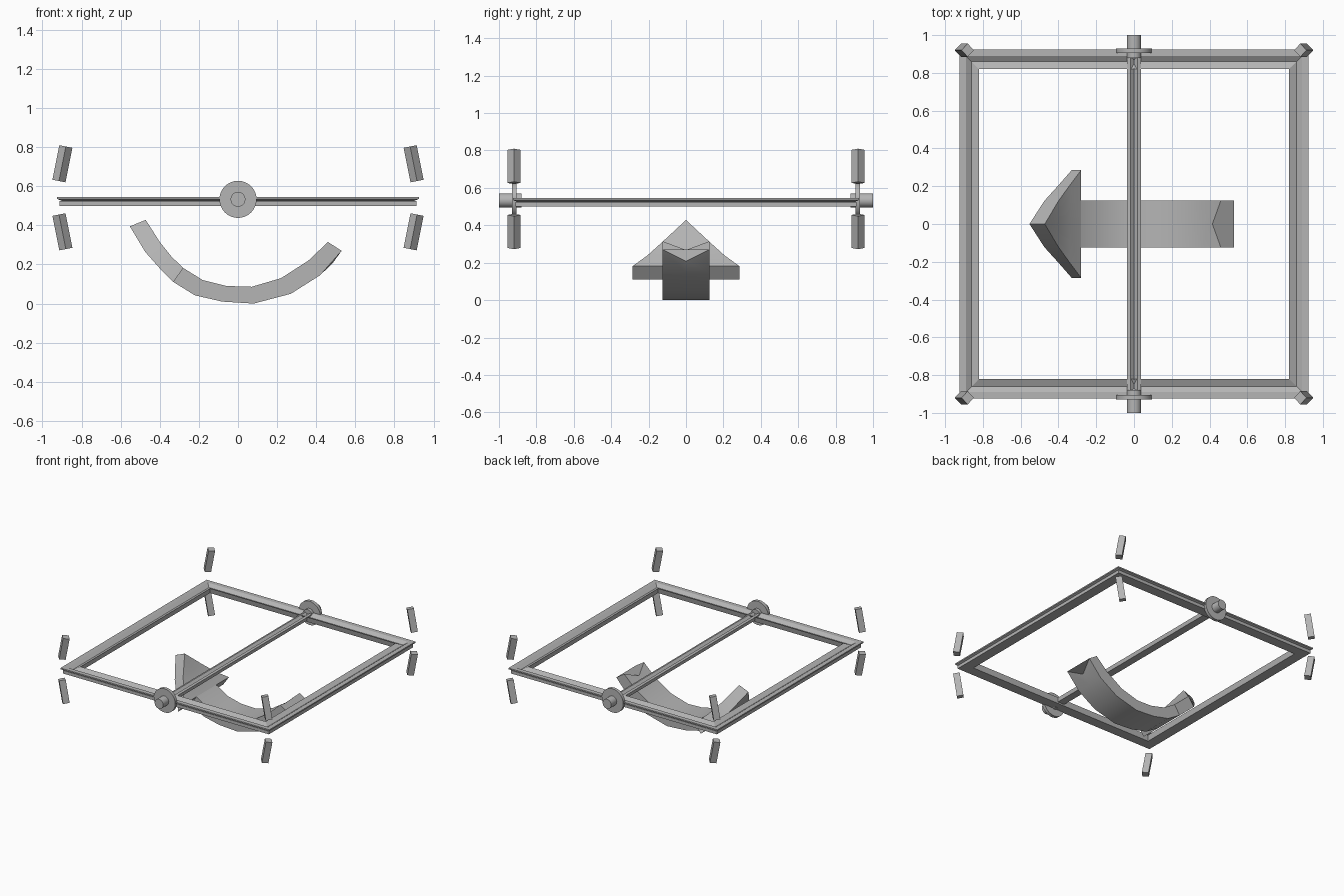
import bpy, bmesh, math
from mathutils import Vector, Matrix

if "Cube" in bpy.data.objects:
    bpy.data.objects.remove(bpy.data.objects["Cube"], do_unlink=True)

grey = bpy.data.materials.new("plain grey")
grey.use_nodes = True
grey.diffuse_color = (0.46, 0.46, 0.46, 1)
grey.node_tree.nodes["Principled BSDF"].inputs["Base Color"].default_value = grey.diffuse_color


def finish(name, bm, smooth=False):
    bmesh.ops.recalc_face_normals(bm, faces=bm.faces)
    mesh = bpy.data.meshes.new(name)
    bm.to_mesh(mesh)
    bm.free()
    mesh.materials.append(grey)
    obj = bpy.data.objects.new(name, mesh)
    bpy.context.collection.objects.link(obj)
    if smooth:
        bpy.ops.object.select_all(action="DESELECT")
        obj.select_set(True)
        bpy.context.view_layer.objects.active = obj
        bpy.ops.object.shade_smooth_by_angle(angle=math.radians(30))
    return obj


def loft(bm, rings, closed=False):
    """Join rings of points with quads; cap the ends unless closed."""
    loops = [[bm.verts.new(p) for p in ring] for ring in rings]
    n = len(loops[0])
    pairs = list(zip(loops, loops[1:]))
    if closed:
        pairs.append((loops[-1], loops[0]))
    else:
        bm.faces.new(loops[0])
        bm.faces.new(loops[-1])
    for a, b in pairs:
        for i in range(n):
            j = (i + 1) % n
            bm.faces.new((a[i], a[j], b[j], b[i]))


def rod(name, radius, y0, y1, z, sides):
    bm = bmesh.new()
    turn = Matrix.Translation((0, (y0 + y1) / 2, z)) @ Matrix.Rotation(math.pi / 2, 4, "X")
    bmesh.ops.create_cone(bm, cap_ends=True, segments=sides, radius1=radius,
                          radius2=radius, depth=abs(y1 - y0), matrix=turn)
    return finish(name, bm, True)


# Square frame: grooved rail with mitred corners
rail = [(0.82, 0.543), (0.86, 0.525), (0.89, 0.545), (0.925, 0.545),
        (0.925, 0.535), (0.9, 0.525), (0.912, 0.525), (0.912, 0.5),
        (0.83, 0.5)]
bm = bmesh.new()
loft(bm, [[(sx * d, sy * d, z) for d, z in rail]
          for sx, sy in ((1, 1), (-1, 1), (-1, -1), (1, -1))], closed=True)
finish("frame", bm)

# Grooved bar across the middle
bar = [(-0.036, 0.54), (-0.018, 0.545), (0, 0.53), (0.018, 0.545),
       (0.036, 0.54), (0.03, 0.51), (-0.03, 0.51)]
bm = bmesh.new()
loft(bm, [[(x, y, z) for x, z in bar] for y in (-0.89, 0.89)])
finish("centre_bar", bm)

# Pivot pins and discs
AXIS_Z = 0.533
for side, s in (("front", -1), ("back", 1)):
    rod(side + "_pin", 0.038, s * 0.88, s * 1.0, AXIS_Z, 24)
    rod(side + "_disc", 0.095, s * 0.905, s * 0.93, AXIS_Z, 32)

# Leaning diamond-section posts above and below each corner
for sx, xname in ((-1, "right"), (1, "left")):
    for sy, yname in ((-1, "front"), (1, "back")):
        for sz, zname in ((-1, "lower"), (1, "upper")):
            z = 0.715 if sz > 0 else 0.367
            centre = Vector((sx * 0.898, sy * 0.92, z))
            axis = Vector((-sx * sz * 0.2, 0, 1)).normalized()
            across = Vector((axis.z, 0, -axis.x))
            depth = Vector((0, 1, 0))
            ring = [across * 0.034, depth * 0.035, across * -0.034, depth * -0.035]
            bm = bmesh.new()
            loft(bm, [[centre + axis * h + p for p in ring] for h in (-0.09, 0.09)])
            finish(f"{zname}_{yname}_{xname}_post", bm)


def band(name, stations):
    """Curved strip from stations of (inner xz, outer xz, half width)."""
    bm = bmesh.new()
    rings = []
    for i, o, w in stations:
        ic, oc = i, o
        if w < 0:  # swallow-tail end
            w, ic, oc = -w, (0.415, 0.268), (0.485, 0.208)
        rings.append([(i[0], -w, i[1]), (ic[0], 0, ic[1]), (i[0], w, i[1]),
                      (o[0], w, o[1]), (oc[0], 0, oc[1]), (o[0], -w, o[1])])
    loft(bm, rings)
    bmesh.ops.remove_doubles(bm, verts=bm.verts, dist=0.0005)
    return finish(name, bm, True)


# Curved arrow hanging below the frame
base_in, base_out = (-0.28, 0.182), (-0.33, 0.11)
band("arrow_shaft", [
    (base_in, base_out, 0.125),
    ((-0.18, 0.12), (-0.22, 0.042), 0.125),
    ((-0.06, 0.09), (-0.08, 0.01), 0.125),
    ((0.07, 0.086), (0.08, 0), 0.125),
    ((0.22, 0.13), (0.27, 0.05), 0.125),
    ((0.36, 0.22), (0.42, 0.145), 0.125),
    ((0.46, 0.315), (0.53, 0.27), -0.125)])
band("arrow_head", [
    (base_in, base_out, 0.285),
    ((-0.34, 0.24), (-0.4, 0.18), 0.205),
    ((-0.4, 0.315), (-0.475, 0.265), 0.122),
    ((-0.472, 0.428), (-0.553, 0.395), 0.0005)])
